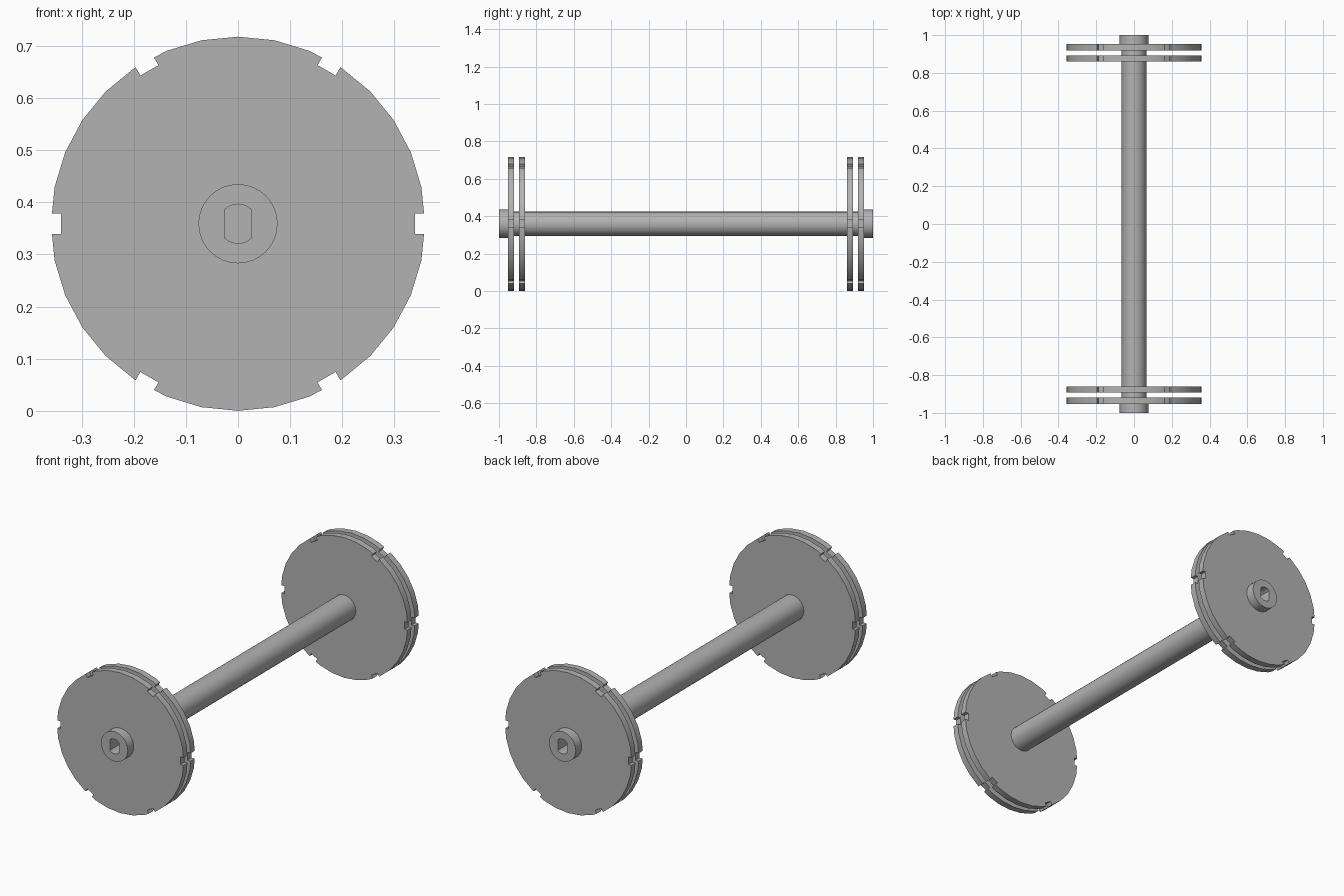
import bpy, bmesh, math

if "Cube" in bpy.data.objects:
    bpy.data.objects.remove(bpy.data.objects["Cube"])

R = 0.359            # wheel radius, also axle height
SEG = 32
STEP = 2 * math.pi / SEG

grey = bpy.data.materials.new("plain grey")
grey.diffuse_color = (0.45, 0.45, 0.45, 1)
grey.use_nodes = True
grey.node_tree.nodes["Principled BSDF"].inputs["Base Color"].default_value = grey.diffuse_color


def finish(bm, name):
    bmesh.ops.recalc_face_normals(bm, faces=bm.faces[:])
    me = bpy.data.meshes.new(name)
    bm.to_mesh(me)
    bm.free()
    me.materials.append(grey)
    ob = bpy.data.objects.new(name, me)
    ob.location.z = R
    bpy.context.collection.objects.link(ob)
    bpy.ops.object.select_all(action='DESELECT')
    ob.select_set(True)
    bpy.context.view_layer.objects.active = ob
    bpy.ops.object.shade_smooth_by_angle(angle=math.radians(30))
    return ob


def rim(a):
    """Point on the faceted rim at angle a."""
    r = R * math.cos(STEP / 2) / math.cos(a % STEP - STEP / 2)
    return r * math.cos(a), r * math.sin(a)


def disc_outline():
    """Round outline with six square notches."""
    pts, half = [], math.asin(0.02 / R)
    for k in range(6):
        c = k * math.pi / 3
        pts.append(rim(c - half))
        for s in (-0.02, 0.02):
            pts.append((0.34 * math.cos(c) - s * math.sin(c),
                        0.34 * math.sin(c) + s * math.cos(c)))
        pts.append(rim(c + half))
        for i in range(SEG):
            a = i * STEP
            if c + half + 0.005 < a < c + math.pi / 3 - half - 0.005:
                pts.append(rim(a))
    return pts


def disc(name, y0, y1):
    bm = bmesh.new()
    bore = [(0.06 * math.cos(i * STEP), 0.06 * math.sin(i * STEP)) for i in range(SEG)]
    edges = []
    for loop in (disc_outline(), bore):
        vs = [bm.verts.new((x, y0, z)) for x, z in loop]
        edges += [bm.edges.new((vs[i - 1], vs[i])) for i in range(len(vs))]
    bmesh.ops.triangle_fill(bm, edges=edges, use_beauty=True, normal=(0, -1, 0))
    ext = bmesh.ops.extrude_face_region(bm, geom=bm.faces[:], use_keep_orig=True)
    moved = [g for g in ext["geom"] if isinstance(g, bmesh.types.BMVert)]
    bmesh.ops.translate(bm, verts=moved, vec=(0, y1 - y0, 0))
    finish(bm, name)


# Axle with end collars and flat-sided sockets: (y, radius, half-width limit)
half = [(0.80, 0.0375, 0.026), (1.0, 0.0375, 0.026), (1.0, 0.076, 1),
        (0.95, 0.076, 1), (0.95, 0.065, 1)]
rings = half + [(-y, r, w) for y, r, w in reversed(half)]
bm = bmesh.new()
loops = []
for y, r, w in rings:
    loops.append([bm.verts.new((max(-w, min(w, r * math.cos(i * STEP))), y,
                                r * math.sin(i * STEP))) for i in range(SEG)])
for a, b in zip(loops, loops[1:]):
    for i in range(SEG):
        bm.faces.new((a[i - 1], a[i], b[i], b[i - 1]))
bm.faces.new(loops[0])
bm.faces.new(loops[-1])
finish(bm, "axle")

# Pair of notched discs at each end
for side, s in (("front", -1), ("back", 1)):
    disc(side + "_outer_disc", s * 0.952, s * 0.919)
    disc(side + "_inner_disc", s * 0.893, s * 0.86)
